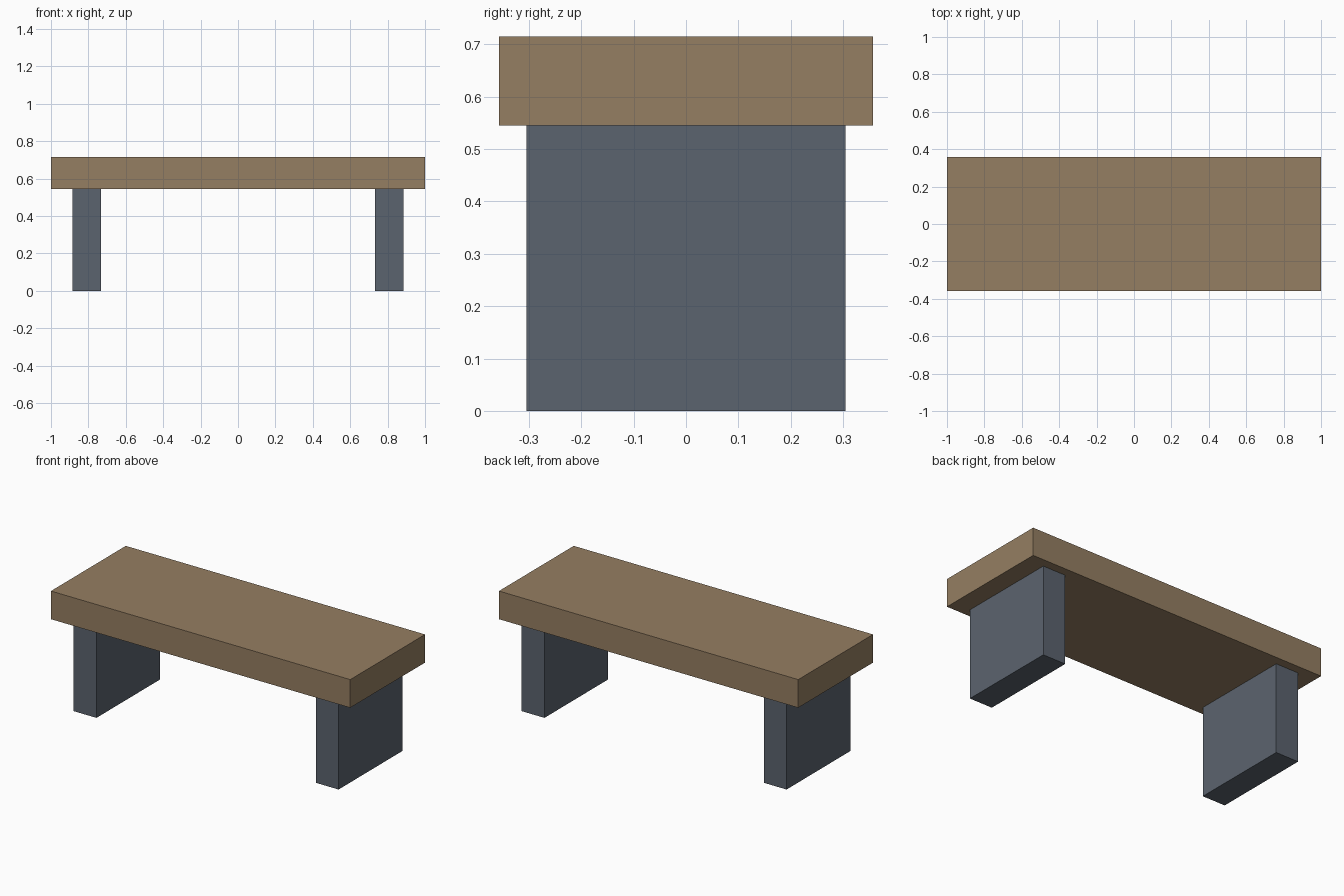
import bpy

if "Cube" in bpy.data.objects:
    bpy.data.objects.remove(bpy.data.objects["Cube"])


def material(name, color):
    mat = bpy.data.materials.new(name)
    mat.diffuse_color = (*color, 1)
    mat.use_nodes = True
    mat.node_tree.nodes["Principled BSDF"].inputs["Base Color"].default_value = mat.diffuse_color
    return mat


def box(name, low, high, mat):
    """Axis-aligned box between two corners."""
    center = [(a + b) / 2 for a, b in zip(low, high)]
    bpy.ops.mesh.primitive_cube_add(size=1, location=center)
    obj = bpy.context.object
    obj.name = name
    obj.scale = [b - a for a, b in zip(low, high)]
    bpy.ops.object.transform_apply(location=False, rotation=False, scale=True)
    obj.data.materials.append(mat)
    return obj


wood = material("brown wood", (0.30, 0.21, 0.122))
stone = material("slate grey", (0.105, 0.125, 0.156))

SEAT_BOTTOM, SEAT_TOP = 0.545, 0.715

# Seat slab
box("seat", (-1, -0.357, SEAT_BOTTOM), (1, 0.357, SEAT_TOP), wood)

# Slab legs, one near each end
for side, x in (("left", -0.809), ("right", 0.809)):
    box(side + "_leg", (x - 0.076, -0.304, 0), (x + 0.076, 0.304, SEAT_BOTTOM), stone)
